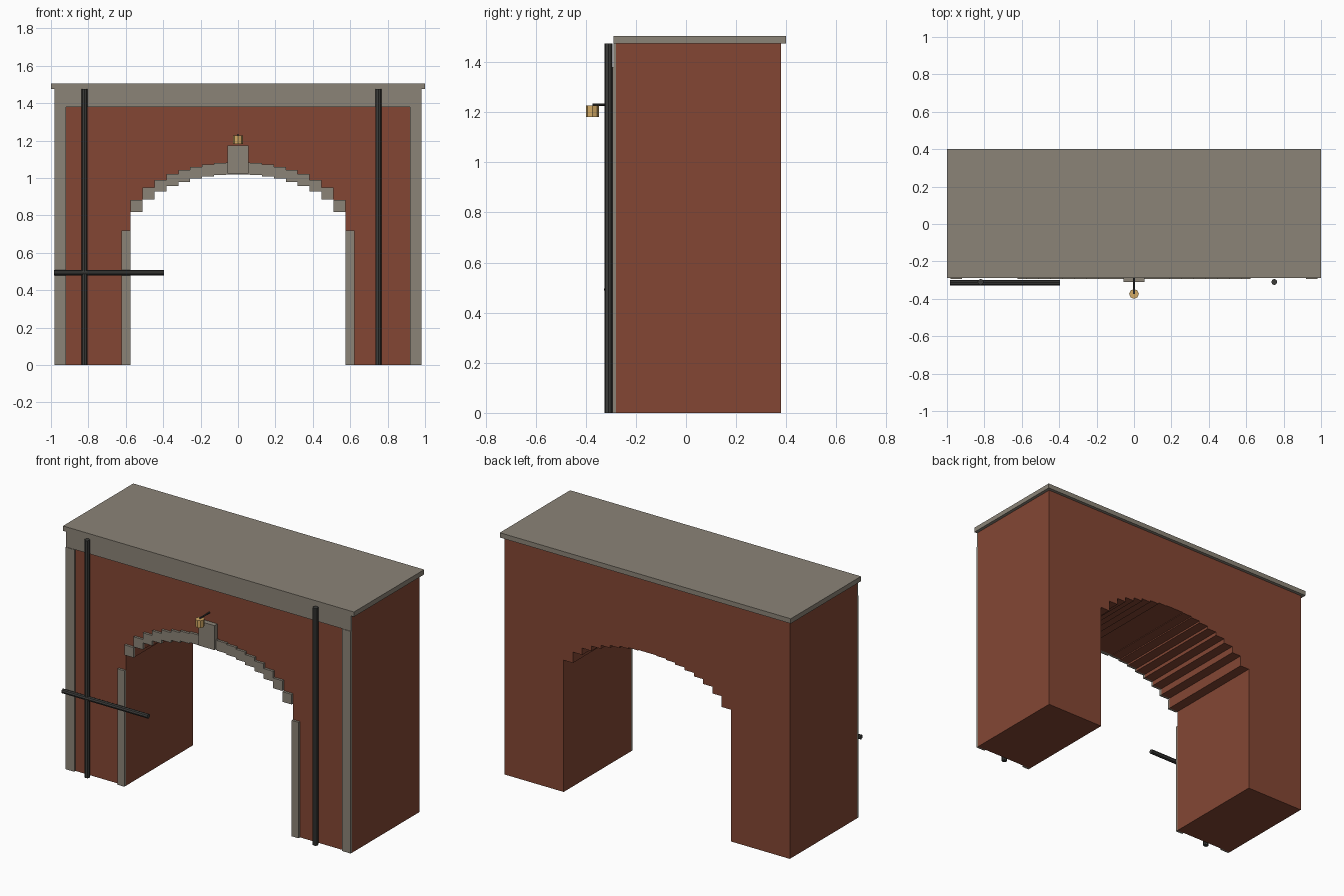
import bpy, bmesh, math
from mathutils import Vector

if "Cube" in bpy.data.objects:
    bpy.data.objects.remove(bpy.data.objects["Cube"])


def material(name, rgb):
    m = bpy.data.materials.new(name)
    m.diffuse_color = (*rgb, 1)
    m.use_nodes = True
    m.node_tree.nodes["Principled BSDF"].inputs["Base Color"].default_value = m.diffuse_color
    return m


BRICK = material("brick", (0.23, 0.062, 0.034))
STONE = material("stone", (0.26, 0.23, 0.185))
IRON = material("iron", (0.045, 0.045, 0.042))
BRASS = material("brass", (0.65, 0.40, 0.13))


def finish(name, bm, mat):
    bmesh.ops.recalc_face_normals(bm, faces=bm.faces)
    me = bpy.data.meshes.new(name)
    bm.to_mesh(me)
    bm.free()
    me.materials.append(mat)
    ob = bpy.data.objects.new(name, me)
    bpy.context.collection.objects.link(ob)
    return ob


def box(name, x, y, z, mat):
    bm = bmesh.new()
    bmesh.ops.create_cube(bm, size=1)
    for v in bm.verts:
        v.co = [r[0] + (c + 0.5) * (r[1] - r[0]) for c, r in zip(v.co, (x, y, z))]
    return finish(name, bm, mat)


def rod(name, a, b, r, mat, sides=8):
    a, b = Vector(a), Vector(b)
    bm = bmesh.new()
    bmesh.ops.create_cone(bm, cap_ends=True, segments=sides, radius1=r, radius2=r,
                          depth=(b - a).length)
    ob = finish(name, bm, mat)
    ob.location = (a + b) / 2
    ob.rotation_euler = (b - a).to_track_quat('Z', 'Y').to_euler()
    return ob


# Stepped arch: height of each column from an ellipse
HALF, SPRING, RISE, STEPS = 0.575, 0.72, 0.30, 18
W = 2 * HALF / STEPS
FRONT, BACK, TOP = -0.28, 0.38, 1.475
columns = []
for i in range(STEPS):
    x = -HALF + i * W
    z = SPRING + RISE * math.sqrt(1 - ((x + W / 2) / HALF) ** 2)
    columns.append((x, x + W, z))

# Brick body: front outline with the stepped opening, extruded back
outline = [(-0.98, 0), (-HALF, 0)]
for x0, x1, z in columns:
    if abs(outline[-1][1] - z) < 1e-5:
        outline.pop()
    else:
        outline.append((x0, z))
    outline.append((x1, z))
outline += [(HALF, 0), (0.98, 0), (0.98, TOP), (-0.98, TOP)]
bm = bmesh.new()
face = bm.faces.new([bm.verts.new((x, FRONT, z)) for x, z in outline])
ext = bmesh.ops.extrude_face_region(bm, geom=[face])
bmesh.ops.translate(bm, vec=(0, BACK - FRONT, 0),
                    verts=[v for v in ext["geom"] if isinstance(v, bmesh.types.BMVert)])
finish("brick_gatehouse", bm, BRICK)

# Roof slab and top band
box("roof_slab", (-1, 1), (-0.29, 0.40), (TOP, 1.505), STONE)
box("top_band", (-0.98, 0.98), (-0.29, FRONT), (1.38, TOP), STONE)

# Corner strips and opening jambs on both sides
for side, s in (("left", -1), ("right", 1)):
    box("corner_strip_" + side, sorted((s * 0.92, s * 0.98)), (-0.293, FRONT), (0, 1.38), STONE)
    box("jamb_" + side, sorted((s * HALF, s * 0.622)), (-0.295, FRONT), (0, SPRING), STONE)

# Arch stones and keystone
for i, (x0, x1, z) in enumerate(columns):
    box(f"arch_stone_{i + 1}", (x0, x1), (-0.295, FRONT), (z, z + 0.063), STONE)
box("keystone", (-0.055, 0.055), (-0.31, FRONT), (1.023, 1.175), STONE)

# Pipes
for side, x in (("left", -0.82), ("right", 0.75)):
    rod("drain_pipe_" + side, (x, -0.31, 0), (x, -0.31, TOP), 0.016, IRON)
rod("cross_pipe", (-0.985, -0.314, 0.493), (-0.395, -0.314, 0.493), 0.014, IRON)

# Lantern on its bracket
rod("lantern", (0, -0.374, 1.182), (0, -0.374, 1.227), 0.026, BRASS)
rod("lantern_bracket", (0, -0.374, 1.231), (0, FRONT, 1.231), 0.005, IRON, 6)
